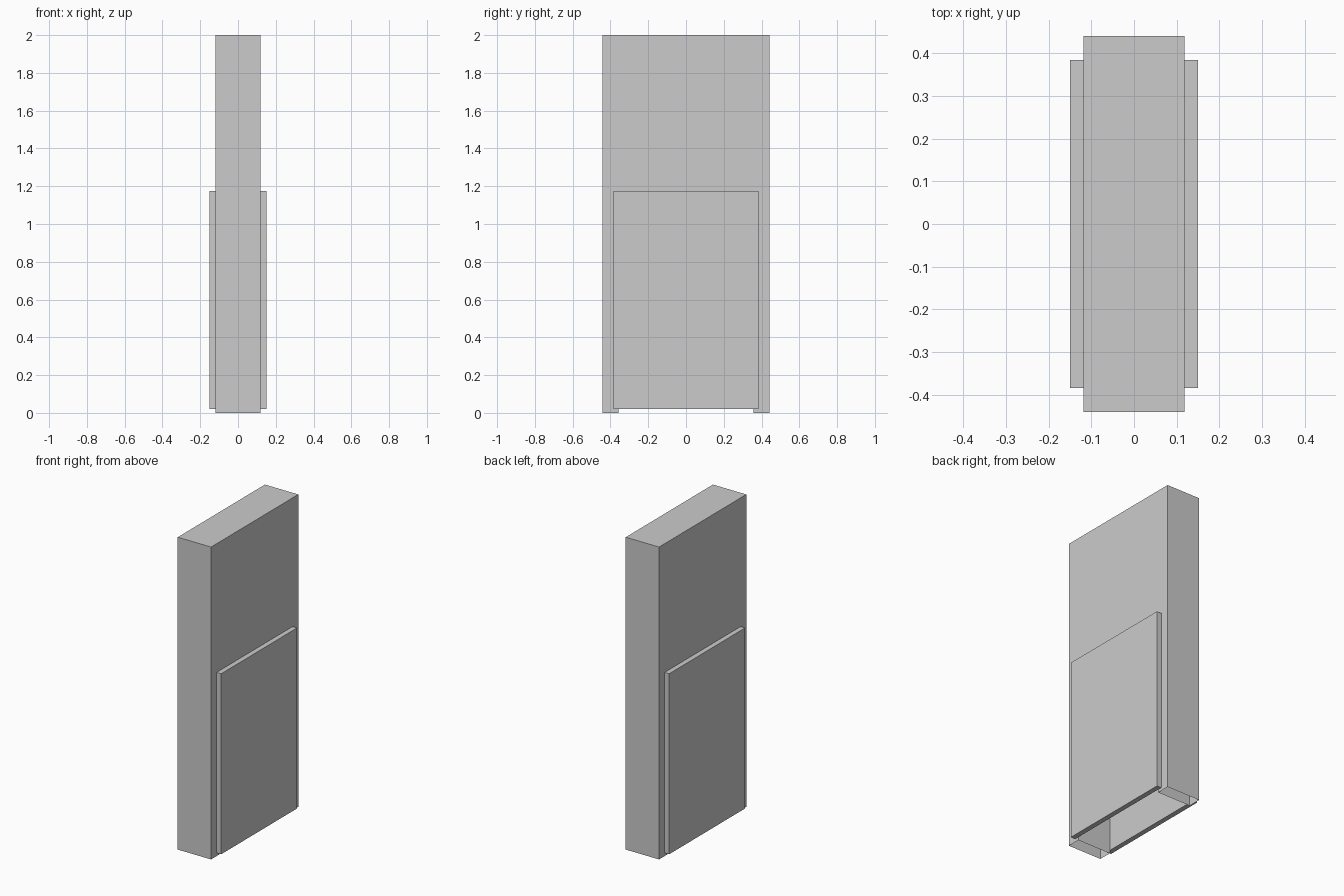
import bpy, bmesh

if "Cube" in bpy.data.objects:
    bpy.data.objects.remove(bpy.data.objects["Cube"])

WALL_X, WALL_Y, WALL_Z = 0.118, 0.441, 2.0      # half thickness, half width, height
OPEN_Y, OPEN_Z = 0.357, 1.15                    # doorway half width, height
DOOR_X, DOOR_Y, DOOR_Z0, DOOR_Z1 = 0.15, 0.384, 0.02, 1.176


def finish(name, bm):
    mesh = bpy.data.meshes.new(name)
    bm.to_mesh(mesh)
    bm.free()
    obj = bpy.data.objects.new(name, mesh)
    bpy.context.collection.objects.link(obj)
    return obj


# Wall with a doorway: inverted U profile extruded through its thickness
half = [(WALL_Y, WALL_Z), (WALL_Y, 0), (OPEN_Y, 0), (OPEN_Y, OPEN_Z)]
profile = half + [(-y, z) for y, z in reversed(half)]
bm = bmesh.new()
face = bm.faces.new([bm.verts.new((-WALL_X, y, z)) for y, z in profile])
ext = bmesh.ops.extrude_face_region(bm, geom=[face], use_keep_orig=True)
moved = [v for v in ext["geom"] if isinstance(v, bmesh.types.BMVert)]
bmesh.ops.translate(bm, verts=moved, vec=(2 * WALL_X, 0, 0))
bmesh.ops.recalc_face_normals(bm, faces=bm.faces)
# The hollow legs are open underneath
under = [f for f in bm.faces if all(v.co.z < 1e-5 for v in f.verts)]
bmesh.ops.delete(bm, geom=under, context="FACES_ONLY")
finish("wall_frame", bm)

# Door slab on each side of the wall
for name, side in (("right_door", 1), ("left_door", -1)):
    bm = bmesh.new()
    bmesh.ops.create_cube(bm, size=1)
    bmesh.ops.scale(bm, verts=bm.verts,
                    vec=(DOOR_X - WALL_X, 2 * DOOR_Y, DOOR_Z1 - DOOR_Z0))
    door = finish(name, bm)
    door.location = (side * (DOOR_X + WALL_X) / 2, 0, (DOOR_Z0 + DOOR_Z1) / 2)
